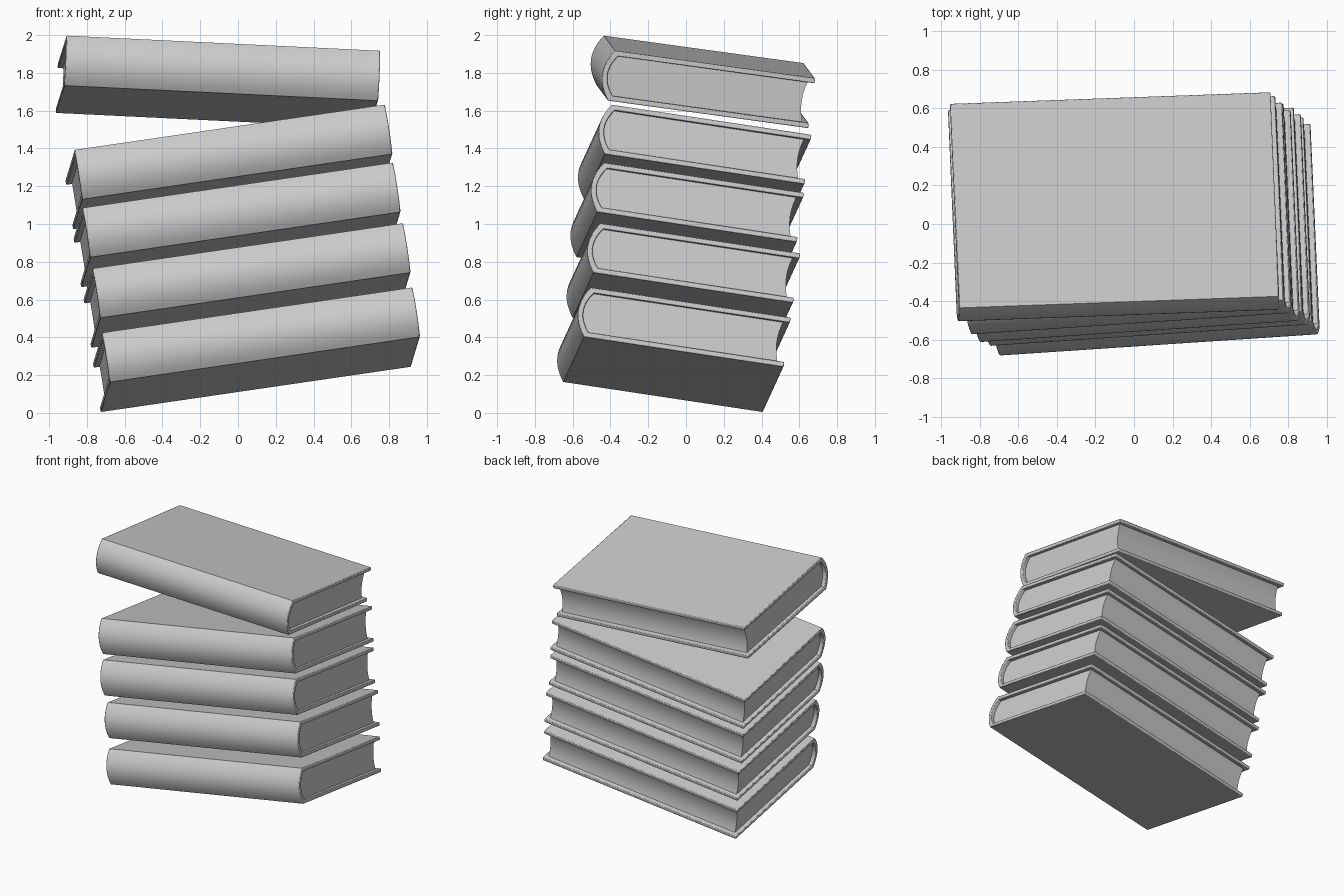
import bpy, bmesh, math
from mathutils import Vector, Matrix

cube = bpy.data.objects.get("Cube")
if cube:
    bpy.data.objects.remove(cube)

LENGTH, DEPTH, THICK = 1.665, 1.07, 0.267
BOARD, BULGE = 0.027, 0.05

grey = bpy.data.materials.new("plain_grey")
grey.use_nodes = True
grey.diffuse_color = (0.6, 0.6, 0.6, 1)
grey.node_tree.nodes["Principled BSDF"].inputs["Base Color"].default_value = (0.6, 0.6, 0.6, 1)


def arc(y, low, high, bulge, steps=14):
    """Shallow curve from low to high in z, bowed towards -y."""
    pts = []
    for i in range(steps + 1):
        u = 2 * i / steps - 1
        pts.append((y - bulge * (1 - u * u), low + (high - low) * i / steps))
    return pts


def extrude(name, profile, x0, x1, matrix, bevel=0):
    """Extrude a closed (y, z) profile along x."""
    bm = bmesh.new()
    face = bm.faces.new([bm.verts.new((x0, y, z)) for y, z in profile])
    ext = bmesh.ops.extrude_face_region(bm, geom=[face])
    verts = [g for g in ext["geom"] if isinstance(g, bmesh.types.BMVert)]
    bmesh.ops.translate(bm, verts=verts, vec=(x1 - x0, 0, 0))
    bmesh.ops.recalc_face_normals(bm, faces=bm.faces)
    mesh = bpy.data.meshes.new(name)
    bm.to_mesh(mesh)
    bm.free()
    mesh.materials.append(grey)
    ob = bpy.data.objects.new(name, mesh)
    bpy.context.collection.objects.link(ob)
    ob.matrix_world = matrix
    if bevel:
        mod = ob.modifiers.new("soft_rim", "BEVEL")
        mod.width, mod.segments = bevel, 2
        mod.limit_method, mod.angle_limit = "ANGLE", math.radians(60)
    bpy.ops.object.select_all(action="DESELECT")
    ob.select_set(True)
    bpy.context.view_layer.objects.active = ob
    bpy.ops.object.shade_smooth_by_angle(angle=math.radians(40))


def book(name, corner, along, back):
    """Book placed by its lower front right corner, spine and depth directions."""
    ex = Vector(along).normalized()
    ez = ex.cross(Vector(back)).normalized()
    ey = ez.cross(ex)
    m = Matrix((ex, ey, ez)).transposed().to_4x4()
    m.translation = corner
    low, high = BOARD, THICK - BOARD
    # Hard cover: two boards joined by a rounded spine
    outer = [(DEPTH, 0)] + arc(0, 0, THICK, BULGE) + [(DEPTH, THICK)]
    inner = [(DEPTH, low)] + arc(0.02, low, high, 0.042) + [(DEPTH, high)]
    extrude(name + "_cover", outer + inner[::-1], 0, LENGTH, m, 0.005)
    # Page block: rounded at the spine, hollow at the fore edge
    pages = arc(0.02, low, high, 0.042) + arc(DEPTH - 0.035, low, high, 0.018)[::-1]
    extrude(name + "_pages", pages, 0.03, LENGTH - 0.03, m)


# Four parallel books, then one laid askew on top
tilt = (1.645, 0.11, 0.24), (-0.05, 1.06, -0.16)
stack = [(-0.68, -0.65, 0.163), (-0.73, -0.60, 0.503),
         (-0.783, -0.58, 0.824), (-0.826, -0.54, 1.131)]
for i, corner in enumerate(stack):
    book(f"book_{i + 1}", corner, *tilt)
book("top_book", (-0.92, -0.472, 1.733), (1.66, 0.06, -0.08), (-0.037, 1.06, -0.146))
